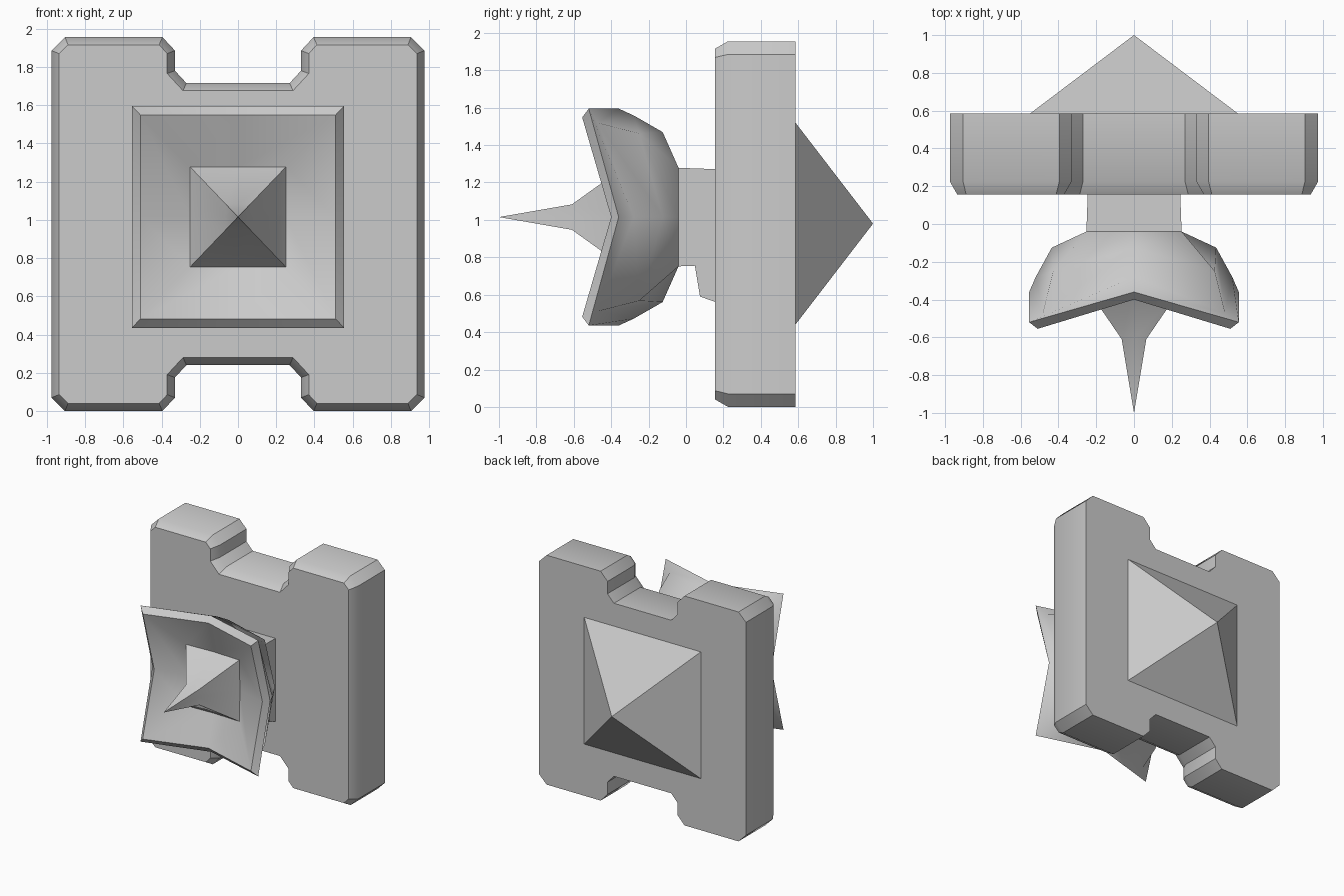
import bpy, math
from mathutils import Vector

if "Cube" in bpy.data.objects:
    bpy.data.objects.remove(bpy.data.objects["Cube"])


def make(name, verts, faces, smooth=None):
    mesh = bpy.data.meshes.new(name)
    mesh.from_pydata(verts, [], faces)
    ob = bpy.data.objects.new(name, mesh)
    bpy.context.collection.objects.link(ob)
    bpy.ops.object.select_all(action='DESELECT')
    bpy.context.view_layer.objects.active = ob
    ob.select_set(True)
    bpy.ops.object.mode_set(mode='EDIT')
    bpy.ops.mesh.select_all(action='SELECT')
    bpy.ops.mesh.normals_make_consistent(inside=False)
    bpy.ops.object.mode_set(mode='OBJECT')
    if smooth:
        bpy.ops.object.shade_smooth_by_angle(angle=math.radians(smooth))
    return ob


def bridge(rings):
    """Join equal-length rings of points with quads."""
    n = len(rings[0])
    verts = [p for r in rings for p in r]
    faces = [(k*n + i, k*n + (i+1) % n, (k+1)*n + (i+1) % n, (k+1)*n + i)
             for k in range(len(rings) - 1) for i in range(n)]
    return verts, faces


def inset(pts, d):
    """Mitred inward offset of a counter-clockwise outline."""
    out = []
    for i, p in enumerate(pts):
        a, b, c = Vector(pts[i-1]), Vector(p), Vector(pts[(i+1) % len(pts)])
        e, f = (b - a).normalized(), (c - b).normalized()
        n1, n2 = Vector((-e.y, e.x)), Vector((-f.y, f.x))
        out.append(b + (n1 + n2) * d / (1 + n1.dot(n2)))
    return out


# Notched plate with a chamfered front edge
H = 1.955
quarter = [(.27, .24), (.33, .175), (.33, .07), (.395, 0), (.905, 0), (.975, .07)]
half = quarter + [(x, H - z) for x, z in reversed(quarter)]
outline = half + [(-x, z) for x, z in reversed(half)]
rings = [[(x, y, z) for x, z in pts] for pts, y in
         ((outline, .585), (outline, .225), (inset(outline, .04), .155))]
verts, faces = bridge(rings)
n = len(outline)
faces += [tuple(range(n)), tuple(range(2*n, 3*n))]
make("plate", verts, faces, 30)

# Pyramid on the back
base = [(x, .585, z) for x, z in ((-.55, .44), (.55, .44), (.55, 1.52), (-.55, 1.52))]
make("back_pyramid", base + [(0, 1, .98)],
     [(0, 1, 2, 3)] + [(i, (i+1) % 4, 4) for i in range(4)])

# Neck, swept dish, rim and spike: (corner size, corner y, mid-side size, mid-side y)
sections = [
    (.245, .16, .245, .16),
    (.252, -.04, .252, -.04),
    (.428, -.25, .435, -.125),
    (.482, -.47, .52, -.28),
    (.555, -.52, .555, -.36),
    (.51, -.555, .51, -.40),
    (.25, -.34, .25, -.33),
    (.065, -.61, .065, -.61),
]
directions = [(1, 0), (1, 1), (0, 1), (-1, 1), (-1, 0), (-1, -1), (0, -1), (1, -1)]
CZ = 1.015
rings = []
for cs, cy, ms, my in sections:
    ring = []
    for dx, dz in directions:
        s, y = (cs, cy) if dx and dz else (ms, my)
        ring.append((dx * s, y, CZ + dz * s * 1.045))
    rings.append(ring)
verts, faces = bridge(rings)
last = len(verts) - 8
verts.append((0, -1, CZ))
faces += [(last + i, last + (i+1) % 8, len(verts) - 1) for i in range(8)]
faces.append(tuple(range(8)))
make("spiked_head", verts, faces, 40)

# Wedge bracket below the neck
profile = [(.045, .77), (.075, .59), (.16, .56), (.16, .77)]
verts, faces = bridge([[(x, y, z) for y, z in profile] for x in (-.245, .245)])
make("neck_bracket", verts, faces + [(0, 1, 2, 3), (4, 5, 6, 7)])
